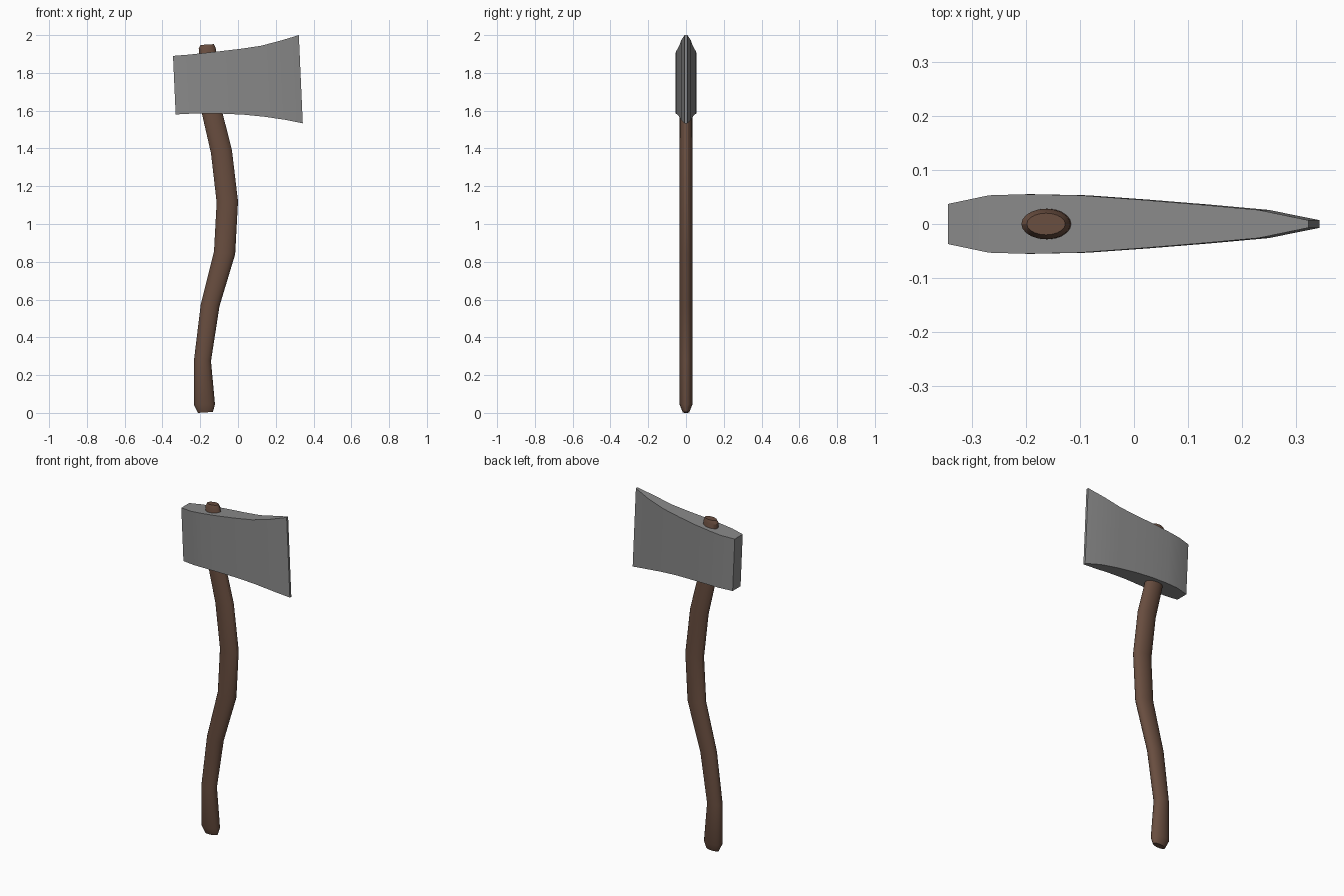
import bpy, bmesh, math

if "Cube" in bpy.data.objects:
    bpy.data.objects.remove(bpy.data.objects["Cube"])


def material(name, rgb):
    m = bpy.data.materials.new(name)
    m.diffuse_color = (*rgb, 1)
    m.use_nodes = True
    m.node_tree.nodes["Principled BSDF"].inputs["Base Color"].default_value = m.diffuse_color
    return m


def loft(name, rings, mat, angle):
    """Skin a list of equal-length closed rings and cap both ends."""
    bm = bmesh.new()
    loops = [[bm.verts.new(p) for p in ring] for ring in rings]
    n = len(loops[0])
    for a, b in zip(loops, loops[1:]):
        for i in range(n):
            j = (i + 1) % n
            bm.faces.new((a[i], a[j], b[j], b[i]))
    bm.faces.new(loops[0])
    bm.faces.new(loops[-1])
    bmesh.ops.recalc_face_normals(bm, faces=bm.faces[:])
    mesh = bpy.data.meshes.new(name)
    bm.to_mesh(mesh)
    bm.free()
    mesh.materials.append(mat)
    ob = bpy.data.objects.new(name, mesh)
    bpy.context.collection.objects.link(ob)
    bpy.ops.object.select_all(action='DESELECT')
    ob.select_set(True)
    bpy.context.view_layer.objects.active = ob
    bpy.ops.object.shade_smooth_by_angle(angle=math.radians(angle))
    return ob


steel = material("steel grey", (0.25, 0.25, 0.25))
wood = material("brown wood", (0.14, 0.075, 0.05))

# Handle: left x, left z, right x, right z, half depth
handle = [
    (-0.212, 0.00, -0.133, 0.005, 0.017),
    (-0.234, 0.045, -0.122, 0.045, 0.034),
    (-0.233, 0.28, -0.143, 0.275, 0.034),
    (-0.197, 0.575, -0.098, 0.565, 0.034),
    (-0.127, 0.855, -0.015, 0.84, 0.034),
    (-0.113, 1.115, 0.0, 1.12, 0.034),
    (-0.143, 1.375, -0.032, 1.39, 0.034),
    (-0.190, 1.58, -0.085, 1.60, 0.033),
    (-0.208, 1.93, -0.118, 1.93, 0.028),
    (-0.198, 1.948, -0.127, 1.952, 0.020),
]
rings = []
for xl, zl, xr, zr, d in handle:
    ring = []
    for i in range(20):
        a = 2 * math.pi * i / 20
        t = (1 + math.cos(a)) / 2
        ring.append((xl + (xr - xl) * t, d * math.sin(a), zl + (zr - zl) * t))
    rings.append(ring)
loft("handle", rings, wood, 25)

# Axe head: top x, top z, bottom x, bottom z, half thickness
head = [
    (-0.344, 1.89, -0.330, 1.580, 0.037),
    (-0.268, 1.896, -0.254, 1.584, 0.053),
    (-0.200, 1.903, -0.185, 1.585, 0.055),
    (-0.100, 1.914, -0.085, 1.584, 0.053),
    (0.010, 1.927, 0.027, 1.579, 0.045),
    (0.120, 1.943, 0.138, 1.568, 0.036),
    (0.230, 1.972, 0.249, 1.552, 0.026),
    (0.322, 2.00, 0.343, 1.533, 0.007),
]
loft("axe_head", [[(xt, -d, zt), (xt, d, zt), (xb, d, zb), (xb, -d, zb)]
                  for xt, zt, xb, zb, d in head], steel, 15)
